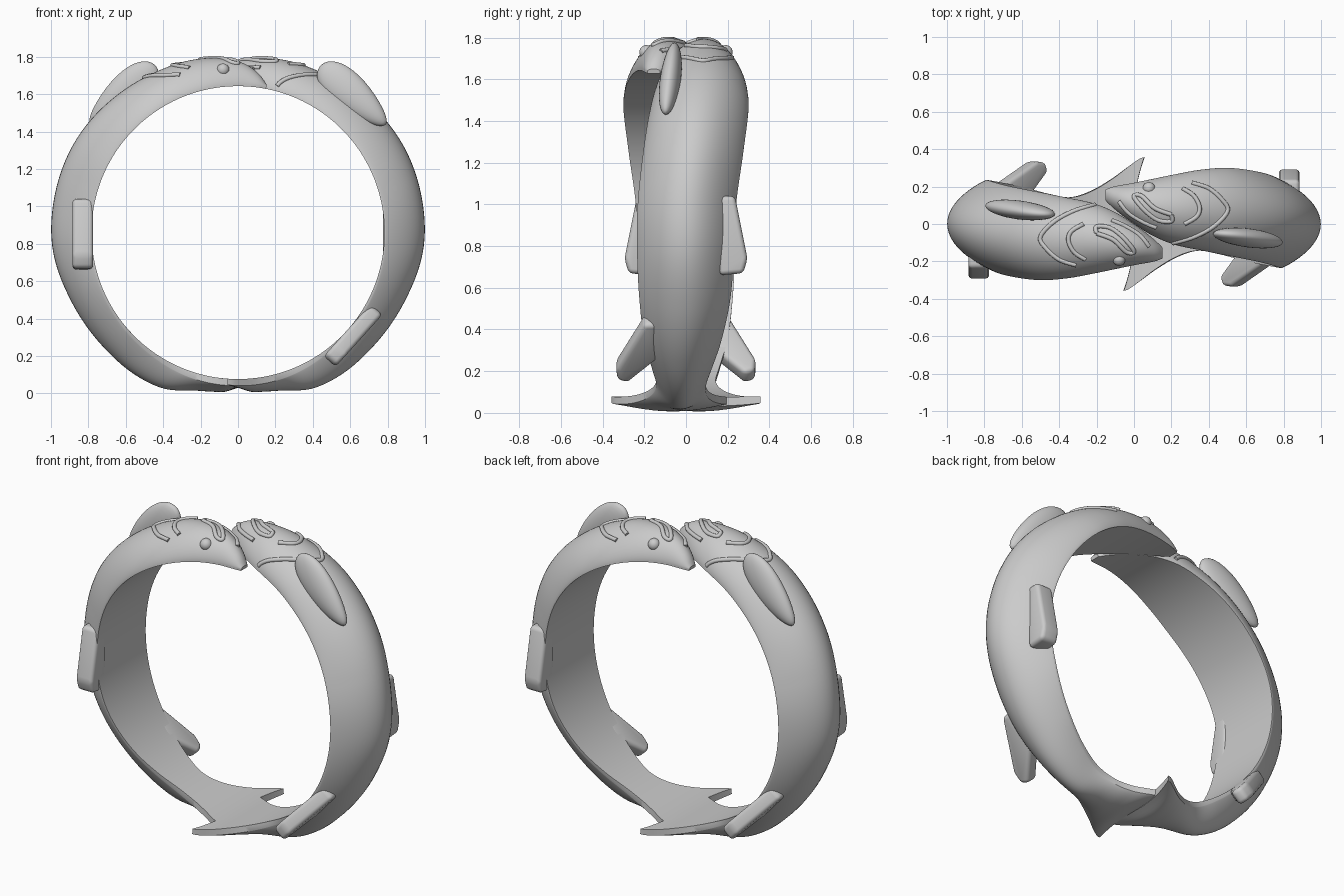
import bpy, bmesh
from math import sin, cos, radians, pi
from mathutils import Vector, Matrix
from mathutils.bvhtree import BVHTree

if "Cube" in bpy.data.objects:
    bpy.data.objects.remove(bpy.data.objects["Cube"])

R, CZ = 0.783, 0.86          # finger hole radius and height
NU = 28                      # segments across the back

# angle from top, low y, high y, crest radius, edge thickness
BODY = [(-11, -.185, -.125, .805, .012), (-8, -.20, -.085, .85, .012),
        (-2, -.215, -.02, .905, .012), (7, -.24, .06, .94, .012),
        (16, -.265, .11, .957, .01), (27, -.29, .14, .965, .008),
        (40, -.30, .17, .978, .006), (60, -.275, .205, .998, .006),
        (80, -.24, .232, 1.0, .006), (95, -.23, .235, .995, .006),
        (112, -.215, .225, .965, .01), (130, -.17, .20, .945, .014),
        (145, -.12, .16, .938, .02), (155, -.095, .143, .922, .028),
        (164, -.105, .18, .878, .034), (171, -.14, .245, .862, .036),
        (176, -.18, .305, .855, .036), (180, -.205, .35, .835, .034),
        (181.5, -.21, .357, .828, .032)]


def section(a):
    """Smoothly interpolated body values at angle a."""
    i = max(k for k in range(len(BODY) - 1) if BODY[k][0] <= a + 1e-6)
    p0, p1 = BODY[max(i - 1, 0)], BODY[i]
    p2, p3 = BODY[i + 1], BODY[min(i + 2, len(BODY) - 1)]
    h = p2[0] - p1[0]
    t = (a - p1[0]) / h
    out = []
    for k in range(1, 5):
        m1 = (p2[k] - p0[k]) / (p2[0] - p0[0]) * h
        m2 = (p3[k] - p1[k]) / (p3[0] - p1[0]) * h
        out.append((2*t**3 - 3*t**2 + 1) * p1[k] + (t**3 - 2*t**2 + t) * m1
                   + (3*t**2 - 2*t**3) * p2[k] + (t**3 - t**2) * m2)
    return out


def polar(a, r, y):
    return Vector((-r * sin(radians(a)), y, CZ + r * cos(radians(a))))


def finish(bm, name, angle=35):
    bmesh.ops.recalc_face_normals(bm, faces=bm.faces)
    me = bpy.data.meshes.new(name)
    bm.to_mesh(me)
    ob = bpy.data.objects.new(name, me)
    bpy.context.collection.objects.link(ob)
    bpy.ops.object.select_all(action='DESELECT')
    ob.select_set(True)
    bpy.context.view_layer.objects.active = ob
    bpy.ops.object.shade_smooth_by_angle(angle=radians(angle))
    parts.append(ob)
    return ob


def fin(name, a, r, outline, thick):
    """Rounded slab lying along the ring; outline is (along ring, y)."""
    bm = bmesh.new()
    along = polar(a + 90, 1, 0) - Vector((0, 0, CZ))
    out = polar(a, 1, 0) - Vector((0, 0, CZ))
    base = polar(a, r - thick / 2, 0)
    f = bm.faces.new([bm.verts.new(base + along * s + Vector((0, y, 0))) for s, y in outline])
    ext = bmesh.ops.extrude_face_region(bm, geom=[f])
    bmesh.ops.translate(bm, vec=out * thick,
                        verts=[v for v in ext['geom'] if isinstance(v, bmesh.types.BMVert)])
    bmesh.ops.recalc_face_normals(bm, faces=bm.faces)
    bmesh.ops.bevel(bm, geom=bm.edges[:], offset=.022, segments=4, profile=.5, affect='EDGES')
    finish(bm, name, 50)


parts = []

# body with head and tail, lofted around the finger hole
bm = bmesh.new()
rings = []
N = 150
for i in range(N + 1):
    a = BODY[0][0] + (BODY[-1][0] - BODY[0][0]) * i / N
    lo, hi, crest, edge = section(a)
    power = .62 if a < 30 else min(.9, .62 + (a - 30) / 150)
    notch = max(0, (a - 165) / 16.5)
    ring = []
    for side in (0, 1):
        for j in range(NU + 1):
            u = -cos(pi * j / NU)
            u = -u if side else u
            dome = max(0, 1 - u * u) ** power
            r = R if side else R + edge + (crest - R - edge) * dome
            y = (lo + hi) / 2 + u * (hi - lo) / 2
            aa = a + notch * (3.2 * u * u - 1.5 + .8 * u)
            ring.append(bm.verts.new(polar(aa, r, y)))
    rings.append(ring)
for p, q in zip(rings, rings[1:]):
    for j in range(len(p)):
        k = (j + 1) % len(p)
        bm.faces.new((p[j], p[k], q[k], q[j]))
for ring in (rings[0], rings[-1]):
    for j in range(NU):
        bm.faces.new((ring[j], ring[j + 1], ring[2*NU - j], ring[2*NU + 1 - j]))
bmesh.ops.recalc_face_normals(bm, faces=bm.faces)
tree = BVHTree.FromBMesh(bm)
finish(bm, "fish_body")

# eye
bm = bmesh.new()
bmesh.ops.create_uvsphere(bm, u_segments=24, v_segments=14, radius=.034,
                          matrix=Matrix.Translation((-.08, -.19, 1.73)))
finish(bm, "eye", 60)

# back fin, a slim leaf fuller towards the head
bm = bmesh.new()
bmesh.ops.create_uvsphere(bm, u_segments=32, v_segments=18, radius=1)
for v in bm.verts:
    v.co.z *= 1 - .3 * v.co.x
    v.co = Vector((v.co.x * .235, v.co.y * .05, v.co.z * .095))
    v.co.y += v.co.x * .1
t = polar(42 + 90, 1, 0) - Vector((0, 0, CZ))
n = polar(42, 1, 0) - Vector((0, 0, CZ))
for v in bm.verts:
    v.co = Vector((-.615, .075 + v.co.y, 1.595)) + t * v.co.x + n * v.co.z
finish(bm, "back_fin", 60)

# side fins
fin("middle_fin", 90, .83, [(-.18, -.15), (-.18, -.235), (.12, -.295), (.19, -.275), (.2, -.16)], .11)
fin("lower_fin", 132, .825, [(-.19, .14), (-.19, .2), (.1, .335), (.17, .33), (.19, .28), (.03, .13)], .085)

# raised gill, cheek and nostril lines laid on the head
LINES = {
    "gill_line": [(-.2, .105), (-.32, .07), (-.43, .01), (-.5, -.07), (-.47, -.13), (-.4, -.19), (-.31, -.22)],
    "cheek_line": [(-.27, .0), (-.335, -.04), (-.35, -.09), (-.32, -.15), (-.26, -.19)],
    "nostril_line": [(-.2, -.05), (-.11, -.085), (-.04, -.15), (.0, -.145), (-.06, -.07), (-.13, -.02), (-.2, -.015), (-.2, -.05)],
    "lip_line": [(-.12, .02), (-.05, -.01), (.03, -.06), (.08, -.12)],
}
for name, pts in LINES.items():
    cu = bpy.data.curves.new(name, 'CURVE')
    cu.dimensions = '3D'
    cu.bevel_depth = .012
    cu.bevel_resolution = 3
    cu.use_fill_caps = True
    sp = cu.splines.new('POLY')
    path = []
    for i in range(len(pts) - 1):
        p = [Vector(pts[min(max(i + d, 0), len(pts) - 1)]) for d in (-1, 0, 1, 2)]
        for k in range(8):
            s = k / 8
            path.append(.5 * (2*p[1] + (p[2]-p[0])*s + (2*p[0]-5*p[1]+4*p[2]-p[3])*s*s
                              + (3*p[1]-p[0]-3*p[2]+p[3])*s**3))
    path.append(Vector(pts[-1]))
    hits = [tree.ray_cast(Vector((q.x, q.y, 3)), Vector((0, 0, -1)))[0] for q in path]
    hits = [h for h in hits if h and h.z > 1.4]
    sp.points.add(len(hits) - 1)
    for pt, h in zip(sp.points, hits):
        pt.co = (h.x, h.y, h.z, 1)
    ob = bpy.data.objects.new(name, cu)
    bpy.context.collection.objects.link(ob)
    parts.append(ob)

# second fish: half turn about the vertical axis
for ob in parts:
    twin = ob.copy()
    twin.name = "right_" + ob.name
    ob.name = "left_" + ob.name
    twin.rotation_euler = (0, 0, pi)
    bpy.context.collection.objects.link(twin)
